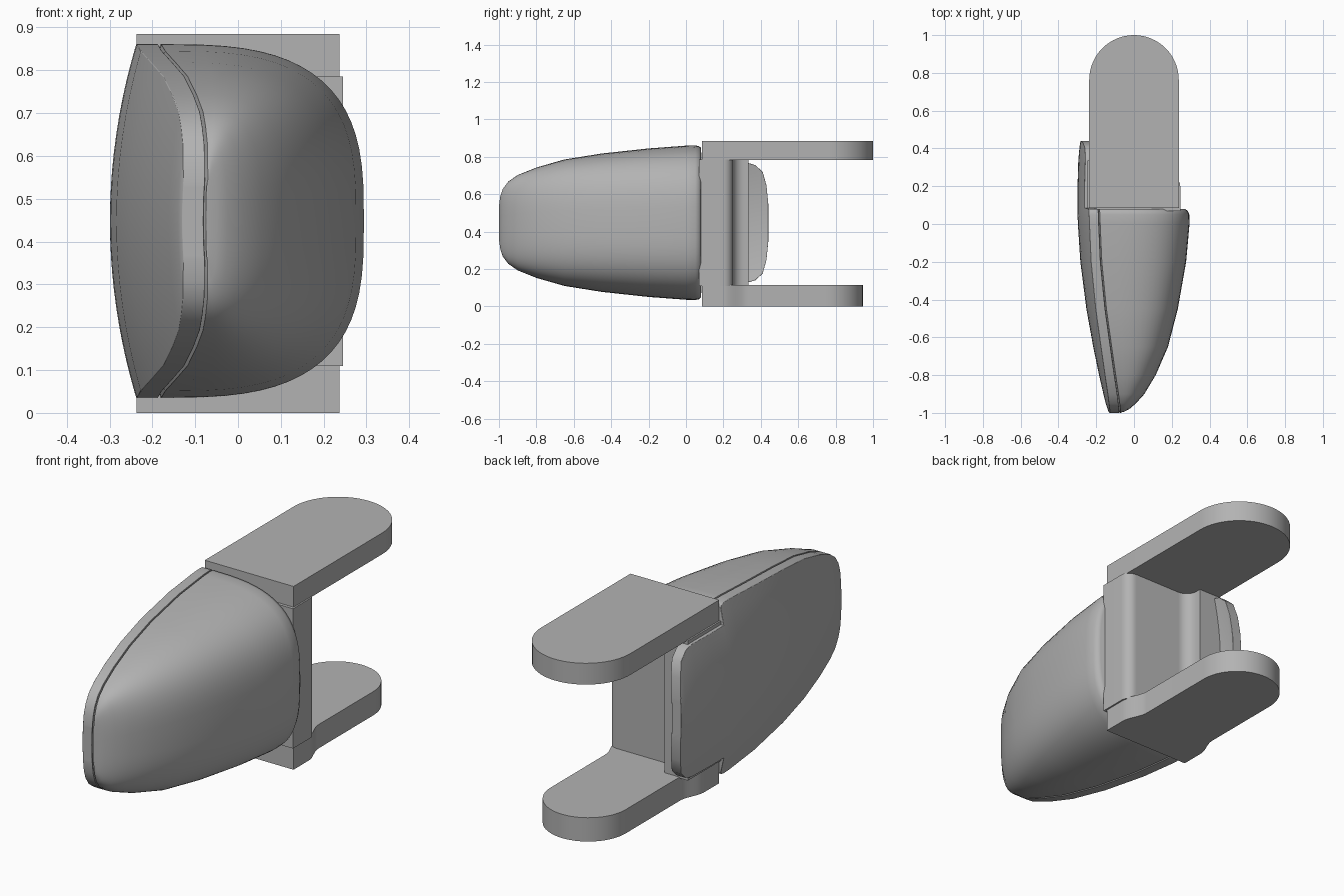
import bpy, bmesh, math

cube = bpy.data.objects.get("Cube")
if cube:
    bpy.data.objects.remove(cube, do_unlink=True)

grey = bpy.data.materials.new("plain grey")
grey.use_nodes = True
grey.diffuse_color = (0.45, 0.45, 0.45, 1)
grey.node_tree.nodes["Principled BSDF"].inputs["Base Color"].default_value = (0.45, 0.45, 0.45, 1)

MID_Z = 0.448   # height of the shell's centre line
BOW = 0.36      # sideways bow of the cover across its height


def loft(name, sections, bevel=0.0, smooth=35):
    """Join equal-length loops of points into a capped solid."""
    bm = bmesh.new()
    loops = [[bm.verts.new(p) for p in s] for s in sections]
    for a, b in zip(loops, loops[1:]):
        for i in range(len(a)):
            j = (i + 1) % len(a)
            bm.faces.new((a[i], a[j], b[j], b[i]))
    bm.faces.new(loops[0])
    bm.faces.new(loops[-1])
    bmesh.ops.recalc_face_normals(bm, faces=bm.faces)
    mesh = bpy.data.meshes.new(name)
    bm.to_mesh(mesh)
    bm.free()
    obj = bpy.data.objects.new(name, mesh)
    bpy.context.collection.objects.link(obj)
    mesh.materials.append(grey)
    bpy.ops.object.select_all(action='DESELECT')
    bpy.context.view_layer.objects.active = obj
    obj.select_set(True)
    bpy.ops.object.shade_smooth_by_angle(angle=math.radians(smooth))
    if bevel:
        mod = obj.modifiers.new("soft edges", 'BEVEL')
        mod.width = bevel
        mod.segments = 2
        mod.limit_method = 'ANGLE'
        mod.angle_limit = math.radians(45)
    return obj


def extrude(name, outline, z0, z1):
    return loft(name, [[(x, y, z) for x, y in outline] for z in (z0, z1)])


def arc(cx, cy, r, start, end, steps):
    angles = [math.radians(start + (end - start) * i / steps) for i in range(steps + 1)]
    return [(cx + r * math.cos(a), cy + r * math.sin(a)) for a in angles]


# Shell stations: y, half height, outer cover x, rounded side x
stations = [
    (-1.0, .09, -.130, -.075), (-.993, .14, -.135, -.05), (-.98, .18, -.140, -.025),
    (-.95, .22, -.150, .01), (-.9, .255, -.162, .055), (-.8, .295, -.185, .115),
    (-.65, .338, -.216, .18), (-.45, .37, -.252, .232), (-.2, .397, -.284, .276),
    (0, .412, -.297, .294), (.05, .413, -.299, .293), (.07, .409, -.299, .284),
    (.08, .40, -.299, .27)]
# Narrower rear tab of the cover: y, half height, outer x
tab = [(.085, .32, -.299), (.2, .32, -.299), (.33, .32, -.295), (.37, .308, -.292),
       (.41, .272, -.288), (.43, .2, -.285), (.44, .1, -.283)]


def cover_section(y, half, x):
    heights = [half * (i / 8 - 1) for i in range(17)]
    outer = [(x + BOW * h * h, y, MID_Z + h) for h in heights]
    inner = [(px + 0.05, py, pz) for px, py, pz in reversed(outer)]
    return outer + inner


def body_section(y, half, x, side):
    seam = x + 0.057
    edge = seam + BOW * half * half
    pts = []
    for i in range(37):
        t = math.radians(-90 + 5 * i)
        z = math.copysign(abs(math.sin(t)) ** (2 / 3), t) * half
        pts.append((edge + (side - edge) * max(math.cos(t), 0) ** (2 / 3), y, MID_Z + z))
    # Hollow side follows the bow of the cover
    for i in range(1, 12):
        h = half * (1 - i / 6)
        pts.append((seam + BOW * h * h, y, MID_Z + h))
    return pts


loft("curved_cover", [cover_section(*s[:3]) for s in stations] +
     [cover_section(*s) for s in tab], bevel=0.01)
loft("rounded_body", [body_section(*s) for s in stations], smooth=50)

# Upper arm with a full round end
upper = [(-.237, .085), (.237, .085)] + arc(0, .763, .237, 0, 180, 32)
extrude("upper_arm", upper, .782, .885)

# Lower arm: wide root easing into a narrower round end
root = [(.237, .085)]
for i in range(13):
    t = i / 12
    root.append((.237 - .037 * t * t * (3 - 2 * t), .2 + .13 * t))
lower = root + arc(0, .745, .2, 0, 180, 32) + [(-x, y) for x, y in reversed(root)]
extrude("lower_arm", lower, 0, .115)

# Upright block between the arms, with a rounded corner and a hollow fillet
block = ([(-.245, .07), (.245, .07)] + arc(.195, .2, .05, 0, 90, 8) +
         arc(-.06, .31, .06, 270, 180, 8) + [(-.12, .335), (-.245, .335)])
extrude("hinge_block", block, .11, .785)
